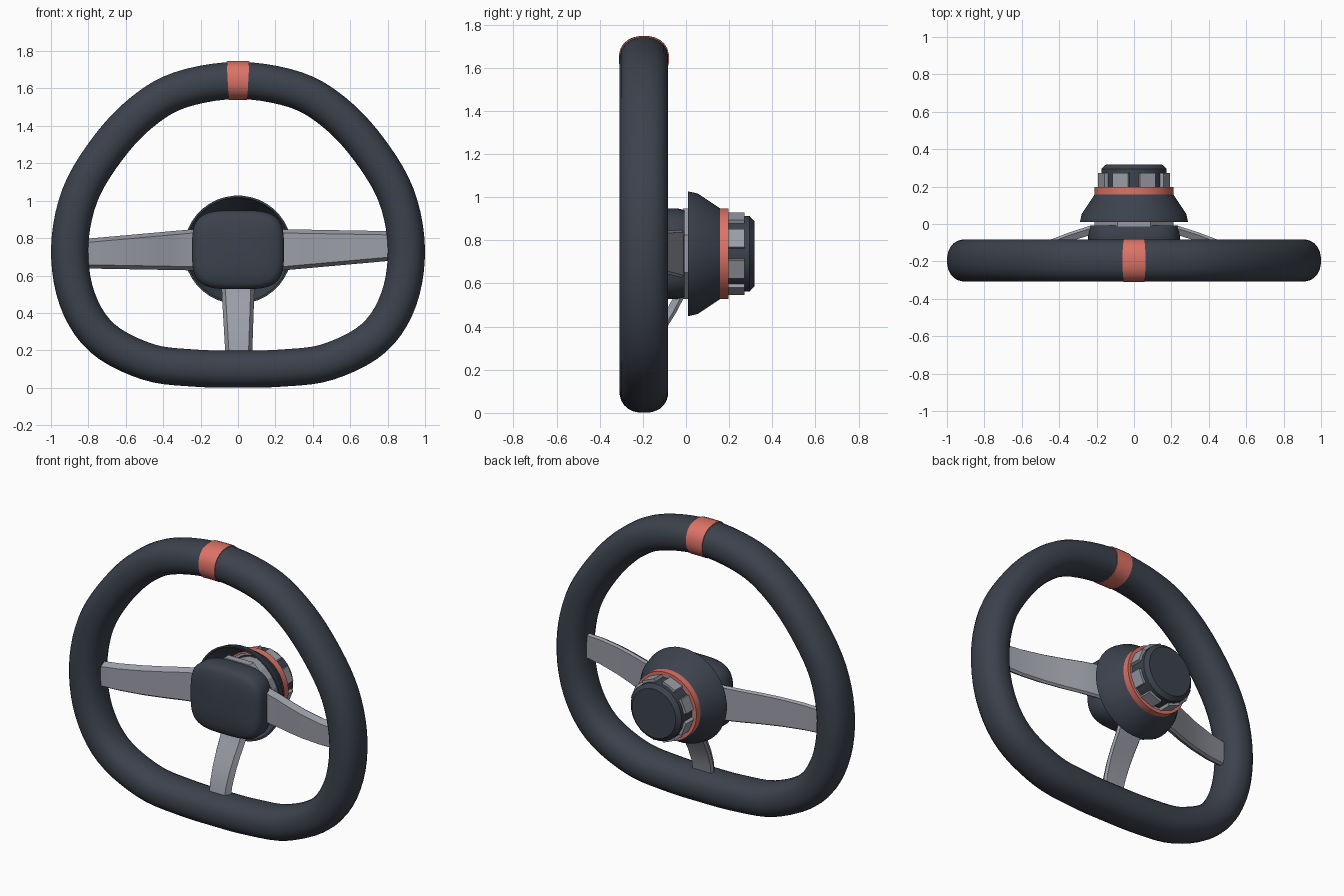
import bpy, bmesh, math
from mathutils import Vector, Matrix

if "Cube" in bpy.data.objects:
    bpy.data.objects.remove(bpy.data.objects["Cube"])

HUB_Z = 0.7375
RIM_Y = -0.195


def material(name, rgb):
    m = bpy.data.materials.new(name)
    m.diffuse_color = (*rgb, 1)
    m.use_nodes = True
    m.node_tree.nodes["Principled BSDF"].inputs["Base Color"].default_value = m.diffuse_color
    return m


DARK = material("charcoal", (0.045, 0.054, 0.074))
GREY = material("metal grey", (0.33, 0.34, 0.39))
RED = material("coral red", (0.72, 0.17, 0.135))


def loft(name, rings, mat, closed=False, angle=35):
    """Skin a list of equal-length rings; cap the ends unless closed."""
    bm = bmesh.new()
    vs = [[bm.verts.new(p) for p in ring] for ring in rings]
    n, count = len(vs[0]), len(vs)
    for i in range(count if closed else count - 1):
        a, b = vs[i], vs[(i + 1) % count]
        for j in range(n):
            k = (j + 1) % n
            bm.faces.new((a[j], a[k], b[k], b[j]))
    if not closed:
        bm.faces.new(vs[0])
        bm.faces.new(vs[-1])
    bmesh.ops.recalc_face_normals(bm, faces=bm.faces)
    me = bpy.data.meshes.new(name)
    bm.to_mesh(me)
    bm.free()
    ob = bpy.data.objects.new(name, me)
    bpy.context.collection.objects.link(ob)
    me.materials.append(mat)
    if angle:
        bpy.ops.object.select_all(action='DESELECT')
        ob.select_set(True)
        bpy.context.view_layer.objects.active = ob
        bpy.ops.object.shade_smooth_by_angle(angle=math.radians(angle))
    return ob


def superellipse(a, b, power, n):
    pts = []
    for i in range(n):
        t = 2 * math.pi * (i + 0.5) / n
        c, s = math.cos(t), math.sin(t)
        pts.append((math.copysign(abs(c) ** (2 / power), c) * a,
                    math.copysign(abs(s) ** (2 / power), s) * b))
    return pts


def turned(name, profile, mat, sides=32, closed=False, angle=35):
    """Turn a (radius, y) profile around the hub axis."""
    rings = [[(r * math.cos((j + 0.5) * 2 * math.pi / sides), y,
               HUB_Z + r * math.sin((j + 0.5) * 2 * math.pi / sides))
              for j in range(sides)] for r, y in profile]
    return loft(name, rings, mat, closed, angle)


# Rim: smooth closed path swept with a rounded section
half = [(0.31, 1.592), (0.52, 1.468), (0.70, 1.275), (0.845, 1.03), (0.9, 0.75),
        (0.86, 0.475), (0.725, 0.265), (0.48, 0.138), (0.23, 0.105)]
path = [(0, 1.643)] + half + [(0, 0.1)] + [(-x, z) for x, z in reversed(half)]
path = [Vector(p) for p in path]


def spline(i, t):
    a, b, c, d = (path[(i + k) % len(path)] for k in (-1, 0, 1, 2))
    pos = 0.5 * (2 * b + (c - a) * t + (2 * a - 5 * b + 4 * c - d) * t * t
                 + (3 * b - a - 3 * c + d) * t ** 3)
    tan = 0.5 * ((c - a) + 2 * (2 * a - 5 * b + 4 * c - d) * t
                 + 3 * (3 * b - a - 3 * c + d) * t * t)
    return pos, tan.normalized()


def rim_ring(pos, tan, a, b):
    nx, nz = -tan.y, tan.x
    return [(pos.x + nx * u, RIM_Y + v, pos.y + nz * u)
            for u, v in superellipse(a, b, 2.25, 24)]


rings = [rim_ring(*spline(i, k / 5), 0.1, 0.113)
         for i in range(len(path)) for k in range(5)]
loft("rim", rings, DARK, closed=True, angle=60)

# Centre marker band at the top of the rim
band = []
for i in range(5):
    x = -0.055 + 0.0275 * i
    band.append(rim_ring(Vector((x, 1.643 - 0.5 * x * x)),
                         Vector((1, -x)).normalized(), 0.105, 0.117))
loft("top_marker_band", band, RED)

# Centre pad: rounded square with a softly domed front
pad = []
for scale, y in [(0.3, -0.162), (0.65, -0.157), (0.86, -0.147), (0.95, -0.134),
                 (1.0, -0.11), (1.0, -0.04), (0.96, -0.008)]:
    pad.append([(u, y, HUB_Z + v)
                for u, v in superellipse(0.246 * scale, 0.211 * scale, 3.6, 48)])
loft("centre_pad", pad, DARK, angle=40)


# Spokes: chamfered bars that sweep forward from the hub to the rim
def spoke(name, turn, reach, root, tip, shift):
    stations = [(0.15, -0.028), (0.24, -0.036), (0.34, -0.068), (0.44, -0.106),
                (0.56, -0.145), (0.70, -0.178), (0.86, -0.195)]
    rot = Matrix.Rotation(turn, 3, 'Y')
    rings = []
    for r, y in stations:
        f = (r - 0.24) / 0.56
        w = root + (tip - root) * f
        mid = shift * f
        d, c = 0.025, 0.02
        section = [(-w, d * 0.4), (-w + c, -d), (w - c, -d),
                   (w, d * 0.4), (w - c * 0.5, d), (-w + c * 0.5, d)]
        radius = 0.15 + (r - 0.15) * reach
        ring = []
        for v, dy in section:
            p = rot @ Vector((radius, y + dy, v + mid))
            ring.append((p.x, p.y, p.z + HUB_Z))
        rings.append(ring)
    loft(name, rings, GREY, angle=25)


spoke("right_spoke", 0, 1.0, 0.11, 0.08, 0.02)
spoke("left_spoke", math.pi, 1.0, 0.11, 0.08, 0.02)
spoke("bottom_spoke", math.pi / 2, 0.62, 0.088, 0.072, 0.004)

# Hub plate, flared boot and collar behind the pad
octagon = 0.21 / math.cos(math.pi / 8)
turned("hub_plate", [(octagon, -0.014), (octagon, 0.03)], GREY, sides=8, angle=0)
turned("hub_core", [(0.17, 0.02), (0.17, 0.18)], GREY, sides=16, angle=0)
turned("flared_boot", [(0.29, 0.01), (0.28, 0.055), (0.206, 0.165),
                       (0.194, 0.165), (0.268, 0.05), (0.28, 0.01)],
       DARK, sides=40, closed=True, angle=40)
turned("collar_ring", [(0.19, 0.155), (0.211, 0.155), (0.211, 0.198), (0.19, 0.198)],
       RED, sides=40, closed=True)

# Rear locking knob with eight grip lugs
turned("rear_knob", [(0.176, 0.16), (0.176, 0.295), (0.152, 0.317)],
       DARK, sides=24, angle=25)
for i in range(8):
    t = (i + 0.5) * math.pi / 4
    out = Vector((math.cos(t), 0, math.sin(t)))
    side = Vector((-math.sin(t), 0, math.cos(t)))
    rings = []
    for y in (0.175, 0.272):
        rings.append([out * r + side * s + Vector((0, y, HUB_Z))
                      for r, s in ((0.13, -0.045), (0.189, -0.045),
                                   (0.189, 0.045), (0.13, 0.045))])
    loft("grip_lug_%d" % (i + 1), rings, GREY, angle=0)
turned("collar_back_plate", [(0.2, 0.17), (0.2, 0.192)], GREY, sides=40)
